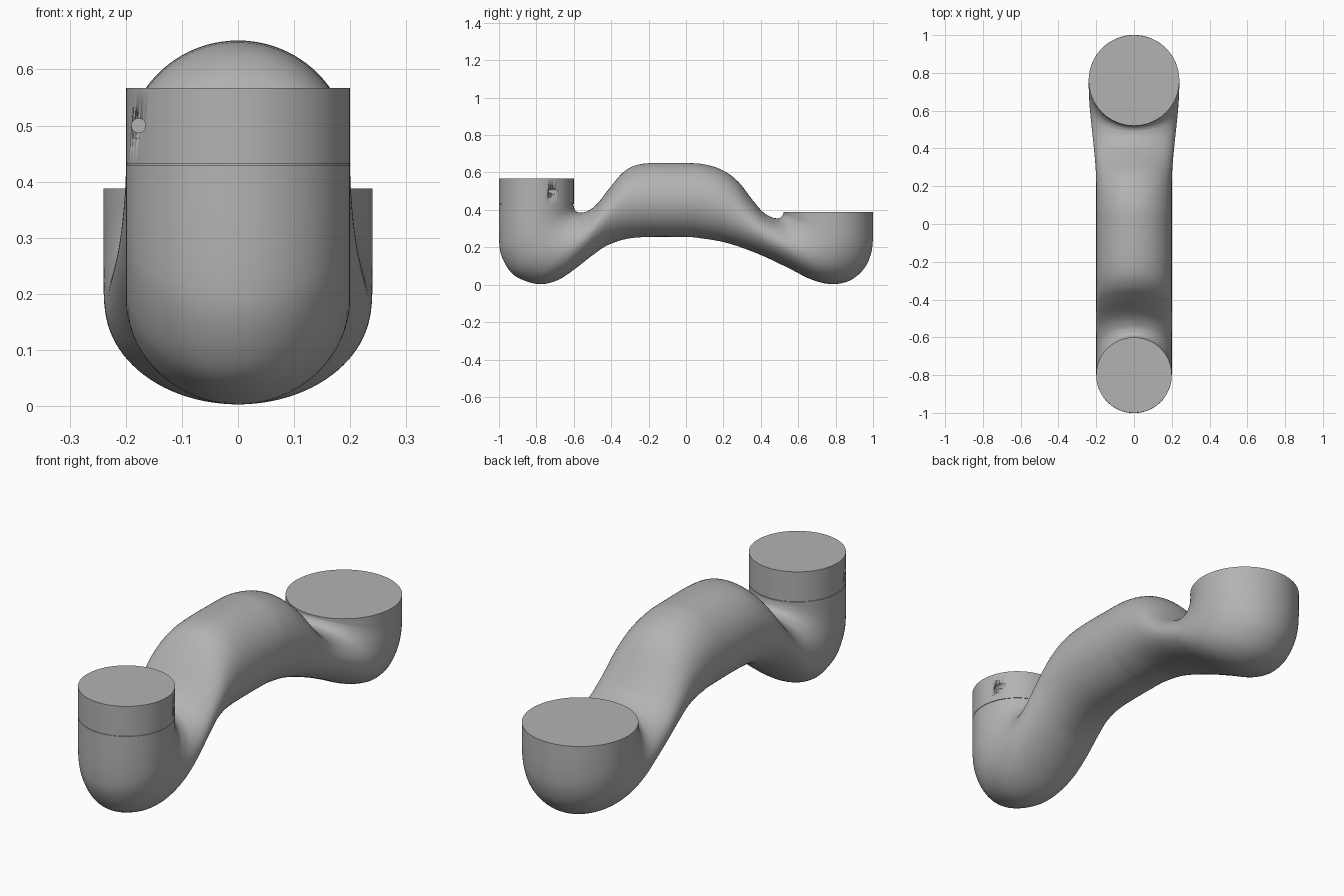
import bpy, bmesh, math
from mathutils import Vector, Matrix

default_cube = bpy.data.objects.get("Cube")
if default_cube:
    bpy.data.objects.remove(default_cube, do_unlink=True)

SIDES = 96
STEPS = 5

# One plain grey finish for every part
grey = bpy.data.materials.new("plain grey")
grey.use_nodes = True
colour = (0.45, 0.45, 0.45, 1)
grey.diffuse_color = colour
grey.node_tree.nodes["Principled BSDF"].inputs["Base Color"].default_value = colour


def finish(bm, name):
    """Turn a bmesh into a smooth-shaded grey object with sharp rims."""
    bmesh.ops.recalc_face_normals(bm, faces=bm.faces)
    mesh = bpy.data.meshes.new(name)
    bm.to_mesh(mesh)
    bm.free()
    mesh.materials.append(grey)
    obj = bpy.data.objects.new(name, mesh)
    bpy.context.collection.objects.link(obj)
    bpy.ops.object.select_all(action='DESELECT')
    obj.select_set(True)
    bpy.context.view_layer.objects.active = obj
    bpy.ops.object.shade_smooth_by_angle(angle=math.radians(40))
    return obj


def cylinder(name, radius, low, high, matrix):
    """Capped cylinder running from low to high along the local z axis."""
    bm = bmesh.new()
    shift = Matrix.Translation((0, 0, (low + high) / 2))
    bmesh.ops.create_cone(bm, cap_ends=True, segments=SIDES, radius1=radius,
                          radius2=radius, depth=high - low, matrix=matrix @ shift)
    return finish(bm, name)


def spline(points, i, t):
    """Catmull-Rom interpolation between points i and i + 1."""
    last = len(points) - 1
    a, b, c, d = (points[min(max(k, 0), last)] for k in range(i - 1, i + 3))
    return 0.5 * (2 * b + (c - a) * t + (2 * a - 5 * b + 4 * c - d) * t * t
                  + (3 * b - a - 3 * c + d) * t ** 3)


# Link body: each section spans from the inner/top line to the outer/bottom line,
# given as (inner y, inner z, outer y, outer z)
sections = [Vector(s) for s in (
    (-.6, .43, -1, .43), (-.6, .42, -1, .25), (-.594, .4, -.985, .15),
    (-.58, .388, -.93, .06), (-.565, .385, -.85, .017), (-.54, .388, -.77, .003),
    (-.5, .41, -.68, .027), (-.46, .45, -.59, .087), (-.39, .54, -.5, .157),
    (-.32, .613, -.41, .215), (-.22, .648, -.27, .252), (0, .65, 0, .255),
    (.1, .643, .08, .248), (.2, .61, .15, .238), (.28, .55, .22, .223),
    (.35, .46, .31, .194), (.41, .39, .42, .15), (.46, .36, .55, .088),
    (.49, .355, .67, .028), (.5, .357, .78, .003), (.508, .361, .88, .024),
    (.515, .368, .955, .09), (.52, .378, .99, .17), (.52, .383, 1, .26),
    (.52, .388, 1, .388))]


def half_width(y):
    """The link widens smoothly towards the large rear socket."""
    t = min(max((y - 0.2) / 0.55, 0), 1)
    return 0.2 + 0.04 * t * t * (3 - 2 * t)


path = [spline(sections, i, k / STEPS)
        for i in range(len(sections) - 1) for k in range(STEPS)]
path.append(sections[-1])

bm = bmesh.new()
rings = []
for section in path:
    inner = Vector((0, section[0], section[1]))
    outer = Vector((0, section[2], section[3]))
    centre, reach = (inner + outer) / 2, (inner - outer) / 2
    side = Vector((half_width(centre.y), 0, 0))
    ring = []
    for k in range(SIDES):
        angle = math.tau * k / SIDES
        ring.append(bm.verts.new(centre + reach * math.cos(angle) + side * math.sin(angle)))
    rings.append(ring)
for first, second in zip(rings, rings[1:]):
    for k in range(SIDES):
        n = (k + 1) % SIDES
        bm.faces.new((first[k], first[n], second[n], second[k]))
bm.faces.new(rings[0])
bm.faces.new(rings[-1])
finish(bm, "link_body")

# Front collar, sitting on a slightly recessed neck that leaves a fine seam
axis = Matrix.Translation((0, -0.8, 0))
cylinder("collar_neck", 0.197, 0.42, 0.44, axis)
collar = cylinder("front_collar", 0.2, 0.432, 0.567, axis)

# Two blind pin holes on opposite sides of the collar
for turn in (0, math.pi):
    aim = (axis @ Matrix.Rotation(turn, 4, 'Z') @ Matrix.Translation((-0.177, 0, 0.5))
           @ Matrix.Rotation(math.pi / 2, 4, 'X'))
    cutter = cylinder("pin_hole_cutter", 0.0125, 0.05, 0.2, aim)
    cutter.hide_render = True
    cut = collar.modifiers.new("pin_hole", 'BOOLEAN')
    cut.operation = 'DIFFERENCE'
    cut.object = cutter
    bpy.context.view_layer.objects.active = collar
    bpy.ops.object.modifier_apply(modifier=cut.name)
    bpy.data.objects.remove(cutter, do_unlink=True)
